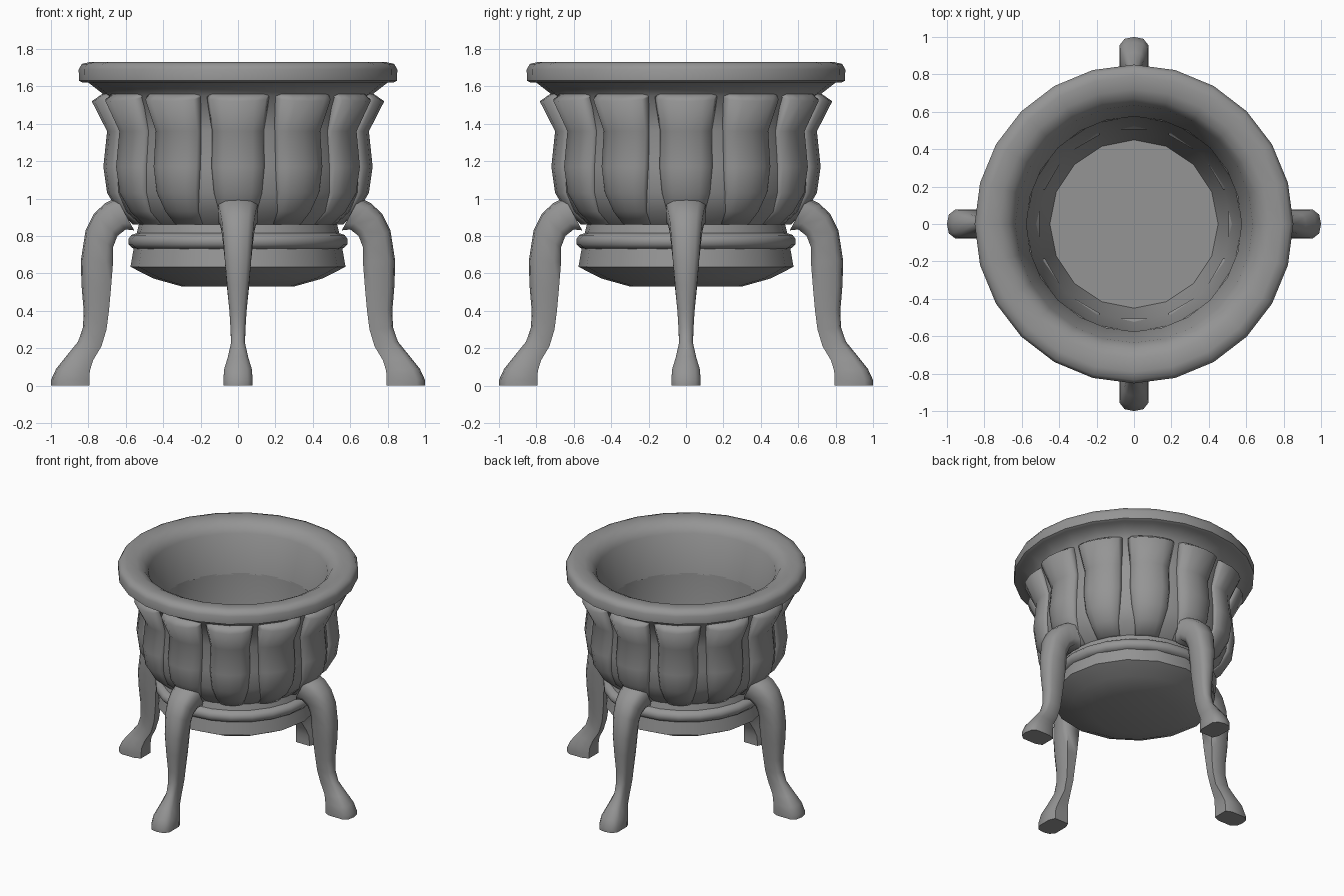
import bpy, bmesh
from math import sin, cos, pi, radians

if "Cube" in bpy.data.objects:
    bpy.data.objects.remove(bpy.data.objects["Cube"])

# Dark grey metal
metal = bpy.data.materials.new("dark_metal")
metal.diffuse_color = (0.3, 0.3, 0.3, 1)
metal.use_nodes = True
metal.node_tree.nodes["Principled BSDF"].inputs["Base Color"].default_value = metal.diffuse_color


def finish(bm, name, angle=40):
    bmesh.ops.recalc_face_normals(bm, faces=bm.faces[:])
    me = bpy.data.meshes.new(name)
    bm.to_mesh(me)
    bm.free()
    me.materials.append(metal)
    ob = bpy.data.objects.new(name, me)
    bpy.context.collection.objects.link(ob)
    bpy.ops.object.select_all(action='DESELECT')
    ob.select_set(True)
    bpy.context.view_layer.objects.active = ob
    bpy.ops.object.shade_smooth_by_angle(angle=radians(angle))
    return ob


def loft(rings, name, angle=40, start=True, end=True):
    """Skin closed rings of points, capping the ends asked for."""
    bm = bmesh.new()
    vs = [[bm.verts.new(p) for p in r] for r in rings]
    n = len(rings[0])
    for a, b in zip(vs, vs[1:]):
        for i in range(n):
            j = (i + 1) % n
            bm.faces.new((a[i], a[j], b[j], b[i]))
    if start:
        bm.faces.new(vs[0])
    if end:
        bm.faces.new(vs[-1])
    return finish(bm, name, angle)


def lathe(profile, sides, name, angle=40, start=True, end=True):
    """Revolve (radius, z) points about the z axis."""
    return loft([[(r * cos(2 * pi * i / sides), r * sin(2 * pi * i / sides), z)
                  for i in range(sides)] for r, z in profile], name, angle, start, end)


# Bowl: outside from the bottom up, over the rolled rim and into the neck
lathe([(0.545, 0.80), (0.53, 0.86), (0.61, 0.93), (0.655, 1.03),
       (0.665, 1.17), (0.65, 1.36), (0.71, 1.55), (0.80, 1.62), (0.83, 1.62),
       (0.85, 1.63), (0.852, 1.69), (0.835, 1.72), (0.79, 1.73), (0.72, 1.725),
       (0.67, 1.70), (0.635, 1.65), (0.575, 1.36)],
      24, "bowl", 60, False, False)

# Inner lining down to the floor
lathe([(0.58, 1.37), (0.57, 1.15), (0.52, 0.86), (0.45, 0.62)], 16, "lining", 40, False)

# Rounded band and shallow base under the bowl
lathe([(0.545, 0.73), (0.565, 0.735), (0.585, 0.755), (0.585, 0.785),
       (0.57, 0.805), (0.54, 0.815)], 24, "band", 60, False, False)
lathe([(0.30, 0.53), (0.45, 0.572), (0.575, 0.635), (0.555, 0.75)], 16, "base", 60,
      True, False)

# Twelve bulging ribs: z at edge, z at crown, edge radius, crown radius, half angle
rib = [(0.86, 0.86, 0.52, 0.56, 9.5), (0.93, 0.93, 0.59, 0.64, 10.5),
       (1.03, 1.03, 0.64, 0.70, 12), (1.17, 1.17, 0.65, 0.72, 13),
       (1.36, 1.36, 0.635, 0.70, 13), (1.54, 1.52, 0.71, 0.782, 13.5),
       (1.56, 1.56, 0.70, 0.725, 13.5)]
steps = [-1, -0.85, -0.5, 0, 0.5, 0.85, 1]
for k in range(12):
    c = radians(30 * k)
    rings = []
    for ze, zc, re, rc, half in rib:
        ring = []
        for t in steps:
            bulge = (1 - t * t) ** 0.5
            r, a = re + (rc - re) * bulge, c + radians(half) * t
            ring.append((r * cos(a), r * sin(a), ze + (zc - ze) * bulge))
        # back edge tucked into the bowl wall
        ring += [((re - 0.01) * cos(c + radians(half * s)),
                  (re - 0.01) * sin(c + radians(half * s)), ze) for s in (0.9, -0.9)]
        rings.append(ring)
    loft(rings, f"rib_{k + 1}", 100)

# Four cabriole legs: outer x, z, inner x, z, half width
leg = [(0.65, 1.005, 0.555, 0.83, 0.105), (0.71, 0.975, 0.60, 0.835, 0.098),
       (0.77, 0.92, 0.645, 0.80, 0.088), (0.815, 0.83, 0.668, 0.74, 0.08),
       (0.84, 0.67, 0.668, 0.66, 0.07), (0.837, 0.54, 0.68, 0.51, 0.058),
       (0.825, 0.40, 0.69, 0.40, 0.046), (0.829, 0.31, 0.703, 0.30, 0.04),
       (0.855, 0.235, 0.73, 0.21, 0.037), (0.92, 0.155, 0.775, 0.135, 0.055),
       (0.972, 0.09, 0.792, 0.08, 0.074), (1.0, 0.03, 0.795, 0.035, 0.078),
       (1.0, 0.0, 0.795, 0.0, 0.078)]
section = [(0, 0), (0.05, 0.65), (0.22, 1), (0.78, 1), (1, 0.75),
           (1, -0.75), (0.78, -1), (0.22, -1), (0.05, -0.65)]
for k in range(4):
    ca, sa = cos(k * pi / 2), sin(k * pi / 2)
    rings = []
    for xo, zo, xi, zi, w in leg:
        ring = []
        for t, s in section:
            x, y, z = xo + (xi - xo) * t, w * s, zo + (zi - zo) * t
            ring.append((x * ca - y * sa, x * sa + y * ca, z))
        rings.append(ring)
    loft(rings, f"leg_{k + 1}", 65)
